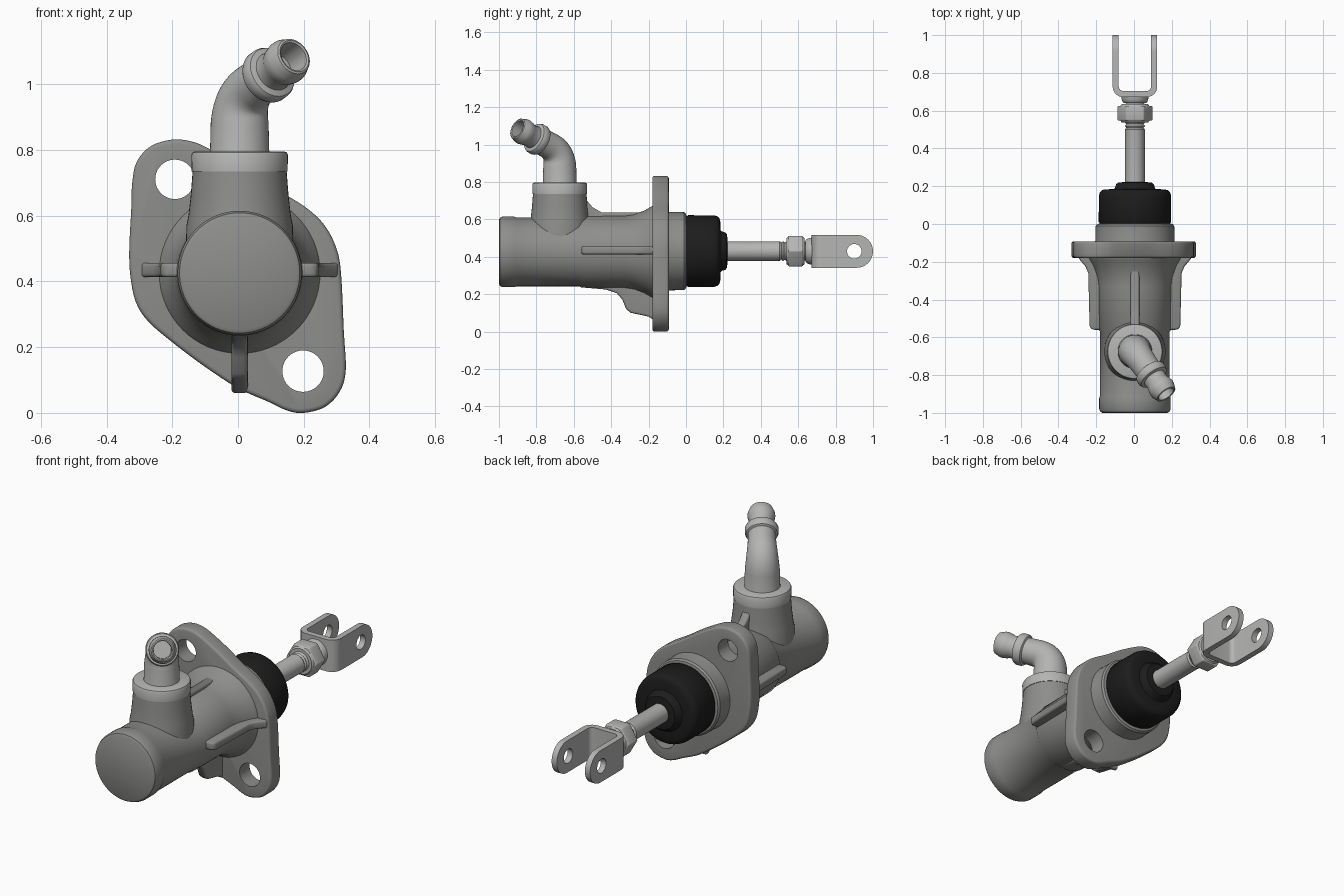
import bpy, bmesh, math
from mathutils import Vector

if "Cube" in bpy.data.objects:
    bpy.data.objects.remove(bpy.data.objects["Cube"])

def material(name, v):
    m = bpy.data.materials.new(name)
    m.diffuse_color = (v[0], v[1], v[2], 1)
    m.use_nodes = True
    m.node_tree.nodes["Principled BSDF"].inputs["Base Color"].default_value = m.diffuse_color
    return m

CAST = material("cast grey", (0.27, 0.27, 0.26))
LIGHT = material("light grey", (0.46, 0.46, 0.455))
RUBBER = material("black rubber", (0.012, 0.012, 0.012))
CX, CZ = 0.005, 0.43          # main axis runs along y

def add(name, bm, mat):
    bmesh.ops.recalc_face_normals(bm, faces=bm.faces)
    me = bpy.data.meshes.new(name)
    bm.to_mesh(me)
    bm.free()
    me.materials.append(mat)
    ob = bpy.data.objects.new(name, me)
    bpy.context.collection.objects.link(ob)
    return ob

def finish(ob, bevel=0, cutters=(), angle=35):
    bpy.ops.object.select_all(action='DESELECT')
    bpy.context.view_layer.objects.active = ob
    ob.select_set(True)
    if bevel:
        m = ob.modifiers.new("bevel", 'BEVEL')
        m.width, m.segments, m.angle_limit = bevel, 3, math.radians(40)
        bpy.ops.object.modifier_apply(modifier="bevel")
    for c in cutters:
        m = ob.modifiers.new("hole", 'BOOLEAN')
        m.object, m.operation, m.solver = c, 'DIFFERENCE', 'EXACT'
        bpy.ops.object.modifier_apply(modifier="hole")
        bpy.data.objects.remove(c)
    bpy.ops.object.shade_smooth_by_angle(angle=math.radians(angle))
    return ob

def sweep(name, stations, mat, n=48, cap=True):
    """Tube through (centre, direction, radius) stations."""
    bm = bmesh.new()
    rings = []
    d0 = Vector(stations[0][1]).normalized()
    u = d0.orthogonal().normalized()
    for c, d, r in stations:
        d = Vector(d).normalized()
        u = (d0.rotation_difference(d) @ u).normalized()
        w = d.cross(u)
        d0 = d
        rings.append([bm.verts.new(Vector(c) + r * (math.cos(a) * u + math.sin(a) * w))
                      for a in (2 * math.pi * i / n for i in range(n))])
    for a, b in zip(rings, rings[1:]):
        for i in range(n):
            j = (i + 1) % n
            bm.faces.new((a[i], a[j], b[j], b[i]))
    bm.faces.new(rings[0])
    bm.faces.new(rings[-1])
    return add(name, bm, mat)

def lathe_y(name, profile, mat, n=64, x=CX, z=CZ):
    return sweep(name, [((x, y, z), (0, 1, 0), r) for y, r in profile], mat, n)

def prism(name, outline, axis, lo, hi, mat):
    """Extrude a 2D outline along axis 0 (yz), 1 (xz) or 2 (xy)."""
    bm = bmesh.new()
    def put(p, t):
        co = list(p)
        co.insert(axis, t)
        return bm.verts.new(co)
    a, b = [put(p, lo) for p in outline], [put(p, hi) for p in outline]
    bm.faces.new(a)
    bm.faces.new(b)
    for i in range(len(a)):
        j = (i + 1) % len(a)
        bm.faces.new((a[i], a[j], b[j], b[i]))
    return add(name, bm, mat)

def smooth_loop(p, steps=4):
    """Closed Catmull-Rom outline."""
    out, n = [], len(p)
    for i in range(n):
        a, b, c, d = (Vector(p[(i + k) % n]) for k in (-1, 0, 1, 2))
        for s in range(steps):
            t = s / steps
            out.append(tuple(0.5 * (2 * b + (c - a) * t + (2 * a - 5 * b + 4 * c - d) * t * t
                                    + (3 * b - a - 3 * c + d) * t ** 3)))
    return out

# Cylinder body, flaring into the mounting flange
finish(lathe_y("cylinder_body", [
    (-1, 0.172), (-0.994, 0.183), (-0.98, 0.189), (-0.92, 0.189), (-0.905, 0.184),
    (-0.57, 0.184), (-0.56, 0.191), (-0.33, 0.193), (-0.28, 0.2), (-0.22, 0.222),
    (-0.19, 0.24), (-0.17, 0.25), (-0.13, 0.25)], CAST, z=0.426))
finish(lathe_y("rear_collar", [(-0.12, 0.216), (-0.1, 0.212), (-0.09, 0.21), (-0.01, 0.208),
                               (0, 0.2), (0.004, 0.18)], CAST))

# Mounting flange with two bolt holes
outline = [(-0.2, 0.832), (-0.265, 0.812), (-0.308, 0.765), (-0.322, 0.7), (-0.325, 0.62),
           (-0.331, 0.5), (-0.328, 0.42), (-0.312, 0.34), (-0.275, 0.28), (-0.2, 0.215),
           (-0.1, 0.14), (0, 0.075), (0.09, 0.035), (0.15, 0.007), (0.2, 0.0),
           (0.265, 0.018), (0.31, 0.065), (0.328, 0.13), (0.322, 0.25), (0.314, 0.42),
           (0.3, 0.5), (0.262, 0.573), (0.2, 0.63), (0.1, 0.69), (0, 0.755),
           (-0.09, 0.805), (-0.14, 0.826)]
holes = [lathe_y("hole_cutter", [(-0.4, r), (0.1, r)], CAST, 40, x, z)
         for x, z, r in ((-0.192, 0.711, 0.06), (0.198, 0.127, 0.063))]
finish(prism("mounting_flange", smooth_loop(outline), 1, -0.18, -0.092, CAST), 0.013, holes)

# Stiffening ribs: two sides, top and bottom
for s, name in ((-1, "left_rib"), (1, "right_rib")):
    pts = [(0.1, -0.56), (0.225, -0.56), (0.24, -0.545), (0.247, -0.26),
           (0.262, -0.225), (0.3, -0.18), (0.3, -0.15), (0.1, -0.15)]
    finish(prism(name, [(CX + s * x, y) for x, y in pts], 2, 0.413, 0.457, CAST), 0.012)
finish(prism("bottom_rib", [(-0.57, 0.3), (-0.57, 0.237), (-0.43, 0.225), (-0.37, 0.205),
                            (-0.34, 0.17), (-0.32, 0.12), (-0.295, 0.1), (-0.2, 0.08),
                            (-0.17, 0.06), (-0.15, 0.06), (-0.15, 0.3)],
             0, -0.02, 0.03, CAST), 0.012)
finish(prism("top_rib", [(-0.6, 0.5), (-0.6, 0.72), (-0.53, 0.7), (-0.5, 0.665), (-0.45, 0.636),
                         (-0.15, 0.636), (-0.15, 0.5)], 0, -0.018, 0.028, CAST), 0.01)

# Upright inlet port and its pale rim
PY, UP = -0.675, (0, 0, 1)
def upright(name, prof, mat):
    return finish(sweep(name, [((CX, PY, z), UP, r) for z, r in prof], mat))
upright("inlet_port", [(0.43, 0.165), (0.57, 0.162), (0.6, 0.156), (0.66, 0.149), (0.737, 0.143)], CAST)
upright("port_rim", [(0.735, 0.146), (0.785, 0.147), (0.793, 0.143), (0.796, 0.136)], LIGHT)

# Bent hose fitting with barb and open bore
corner, d = Vector((CX, PY, 0.963)), Vector((0.54, -0.74, 0.40)).normalized()
p0, p2 = corner - Vector((0, 0, 0.08)), corner + d * 0.08
st = [((CX, PY, 0.78), UP, 0.095), ((CX, PY, 0.8), UP, 0.09)]
for i in range(11):
    t = i / 10
    pos = p0 * (1 - t) ** 2 + corner * 2 * t * (1 - t) + p2 * t * t
    tan = (corner - p0) * (1 - t) + (p2 - corner) * t
    st.append((pos, tan, 0.088 - 0.016 * t))
for t, r in ((0.135, 0.07), (0.14, 0.08), (0.15, 0.085), (0.175, 0.085), (0.185, 0.08),
             (0.19, 0.062), (0.225, 0.06), (0.235, 0.065), (0.26, 0.07), (0.275, 0.069),
             (0.305, 0.058), (0.308, 0.052), (0.305, 0.046), (0.22, 0.044)):
    st.append((corner + d * t, d, r))
finish(sweep("hose_fitting", st, LIGHT))

# Rubber boot
finish(lathe_y("rubber_boot", [
    (0, 0.17), (0.003, 0.186), (0.012, 0.192), (0.15, 0.191), (0.168, 0.186), (0.178, 0.176),
    (0.183, 0.16), (0.185, 0.112), (0.19, 0.106), (0.21, 0.1), (0.219, 0.09), (0.222, 0.06)], RUBBER))

# Push rod with threaded end
def thread(a, b, n):
    return [(a + (b - a) * i / (2 * n), (0.053, 0.046)[i % 2]) for i in range(2 * n + 1)]
finish(lathe_y("push_rod", [(0.2, 0.052), (0.495, 0.052)] + thread(0.5, 0.67, 9), LIGHT, 32))

# Lock nut with chamfered ends
finish(lathe_y("nut_washer_face", [(0.538, 0.07), (0.55, 0.08), (0.62, 0.08), (0.634, 0.07)], LIGHT, 32))
hexagon = [(CX + 0.094 * math.cos(i * math.pi / 3), CZ + 0.094 * math.sin(i * math.pi / 3))
           for i in range(6)]
finish(prism("lock_nut", hexagon, 1, 0.547, 0.625, LIGHT), 0.006)

# Fork end: U profile with rounded bottom, arms trimmed to round ends
def u_path(w, y0, r):
    half = [(w, 1.0)] + [(w - r + r * math.cos(a), y0 + r - r * math.sin(a))
                         for a in (k * math.pi / 12 for k in range(7))]
    return half + [(-x, y) for x, y in reversed(half)]
loop = u_path(0.118, 0.672, 0.055) + u_path(0.086, 0.704, 0.025)[::-1]
fork = prism("fork_end", [(CX + x, y) for x, y in loop], 2, 0.341, 0.517, LIGHT)
R = 0.088
arc = [(1 - R + R * math.sin(a), 0.429 + R * math.cos(a)) for a in (k * math.pi / 24 for k in range(25))]
trim = prism("fork_trim", [(0.9, 0.7), (1.1, 0.7), (1.1, 0.2), (0.9, 0.2)] + arc[::-1],
             0, -0.3, 0.3, LIGHT)
pin = sweep("pin_cutter", [((x, 0.9, 0.429), (1, 0, 0), 0.039) for x in (-0.3, 0.3)], LIGHT, 32)
finish(fork, 0, [trim, pin])
finish(lathe_y("fork_boss", [(0.64, 0.058), (0.648, 0.066), (0.66, 0.07), (0.69, 0.075)], LIGHT, 32))
